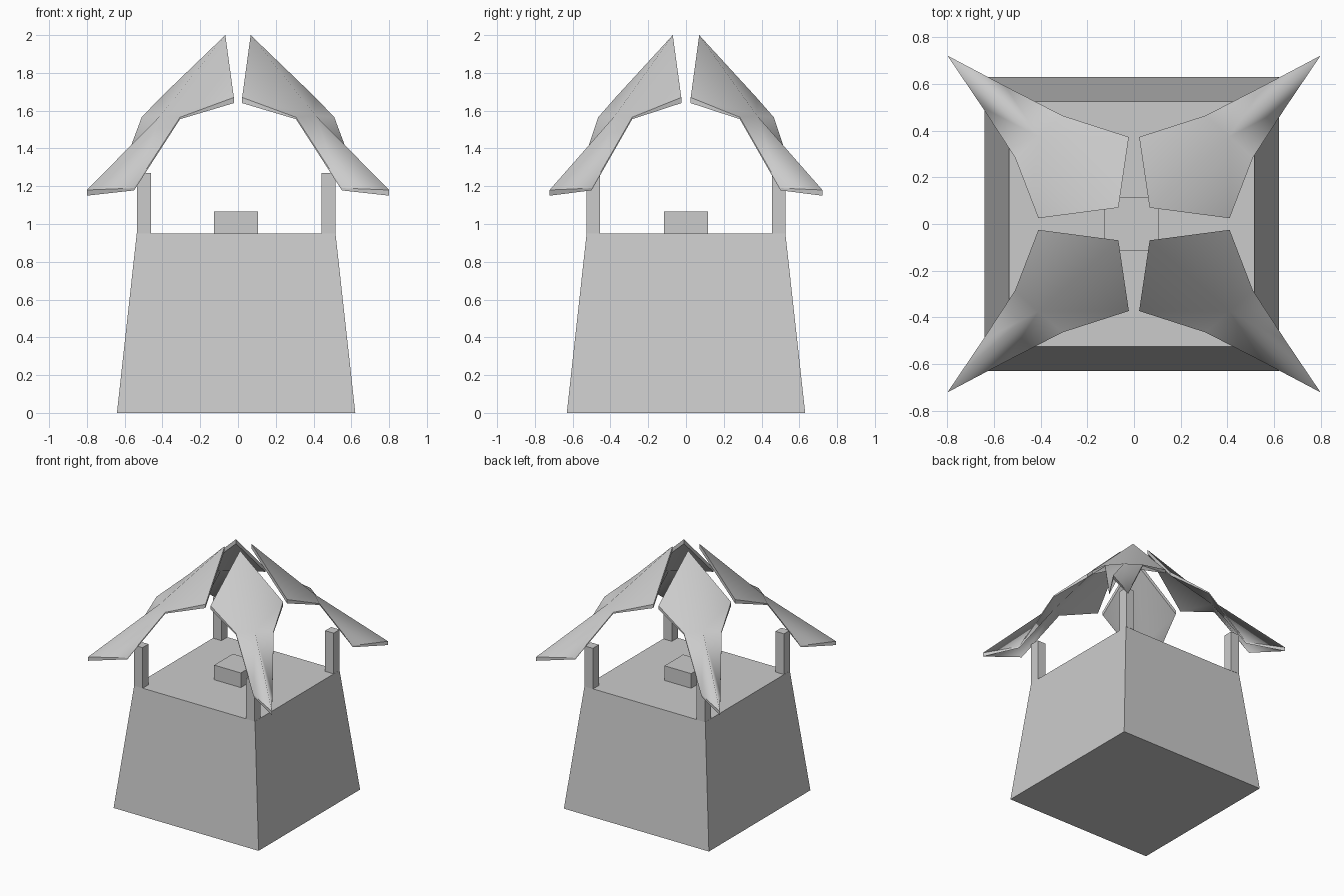
import bpy, bmesh

if "Cube" in bpy.data.objects:
    bpy.data.objects.remove(bpy.data.objects["Cube"])

CX = -0.01  # the body sits slightly left of the roof centre


def make_object(name, bm):
    bmesh.ops.recalc_face_normals(bm, faces=bm.faces)
    mesh = bpy.data.meshes.new(name)
    bm.to_mesh(mesh)
    bm.free()
    obj = bpy.data.objects.new(name, mesh)
    bpy.context.collection.objects.link(obj)
    return obj


def block(name, x, y, z0, z1, half, top_half=None):
    """Square block, optionally tapering towards the top."""
    top_half = half if top_half is None else top_half
    bm = bmesh.new()
    bmesh.ops.create_cube(bm, size=2)
    for v in bm.verts:
        top = v.co.z > 0
        h = top_half if top else half
        v.co = (x + v.co.x * h, y + v.co.y * h, z1 if top else z0)
    return make_object(name, bm)


# Tapered body and the small block on its top
block("tapered_body", CX, 0, 0, 0.95, 0.631, 0.526)
block("centre_block", CX, 0, 0.95, 1.065, 0.116)

# Corner posts
for sx in (-1, 1):
    for sy in (-1, 1):
        block("corner_post", CX + sx * 0.488, sy * 0.491, 0.95, 1.27, 0.037)

# Roof panel outline (x, y, z, thickness), starting at the peak; last point is the ridge
OUTLINE = [
    (0.067, 0.07, 2.00, 0.035),
    (0.41, 0.025, 1.67, 0.030),
    (0.51, 0.285, 1.565, 0.010),
    (0.65, 0.50, 1.19, 0.012),
    (0.80, 0.722, 1.18, 0.030),
    (0.55, 0.59, 1.19, 0.012),
    (0.307, 0.465, 1.565, 0.010),
    (0.022, 0.373, 1.67, 0.030),
]
RIDGE = (0.41, 0.375, 1.575, 0.030)


def roof_panel(sx, sy):
    bm = bmesh.new()
    points = OUTLINE + [RIDGE]
    top = [bm.verts.new((sx * x, sy * y, z)) for x, y, z, t in points]
    low = [bm.verts.new((sx * x, sy * y, z - t)) for x, y, z, t in points]
    n = len(OUTLINE)
    for i in range(n):
        j = (i + 1) % n
        # top and underside fan out from the ridge point, rim joins them
        bm.faces.new((top[i], top[j], top[n])).smooth = True
        bm.faces.new((low[j], low[i], low[n])).smooth = True
        bm.faces.new((top[i], low[i], low[j], top[j]))
        for ring in (top, low):
            bm.edges.get((ring[i], ring[j])).smooth = False
    make_object("roof_panel", bm)


# Four separate folded roof panels
for sx in (-1, 1):
    for sy in (-1, 1):
        roof_panel(sx, sy)
